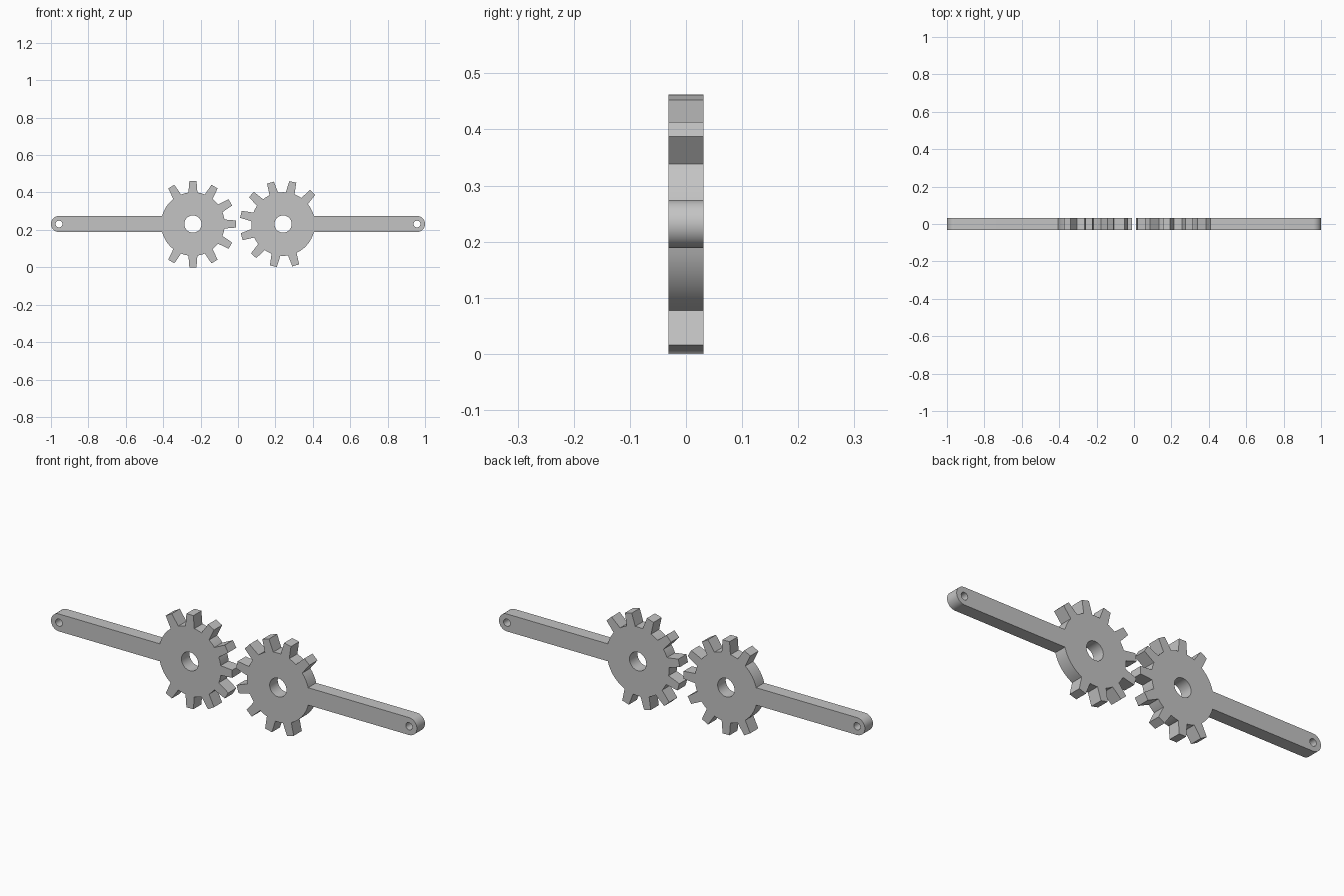
import bpy
import bmesh
from math import radians, degrees, sin, cos, asin, pi

if "Cube" in bpy.data.objects:
    bpy.data.objects.remove(bpy.data.objects["Cube"], do_unlink=True)

CENTER_X, CENTER_Z = 0.241, 0.2313
ROOT_R, TIP_R, BORE_R = 0.17, 0.2313, 0.046
TIP_HALF, BASE_HALF = 0.019, 0.024
ARM_HALF, PIN_R = 0.043, 0.018
HALF_THICK = 0.0315
PIN_X = 1 - CENTER_X - ARM_HALF

steel = bpy.data.materials.new("plain grey")
steel.use_nodes = True
grey = (0.55, 0.55, 0.55, 1)
steel.diffuse_color = grey
steel.node_tree.nodes["Principled BSDF"].inputs["Base Color"].default_value = grey


def arc(cx, radius, start, end, steps):
    """Points along an arc, angles in degrees."""
    angles = [radians(start + (end - start) * i / steps) for i in range(steps + 1)]
    return [(cx + radius * cos(a), radius * sin(a)) for a in angles]


def outline(first_tooth):
    """Gear sector with nine teeth and a round-ended arm along +x."""
    points = arc(PIN_X, ARM_HALF, -90, 90, 24)
    here = degrees(asin(ARM_HALF / ROOT_R))
    end = 360 - here
    half = degrees(asin(BASE_HALF / ROOT_R))
    for i in range(9):
        tooth = first_tooth + 30 * i
        points += arc(0, ROOT_R, here, tooth - half, 8)
        t = radians(tooth)
        for side in (-TIP_HALF, TIP_HALF):
            points.append((TIP_R * cos(t) - side * sin(t),
                           TIP_R * sin(t) + side * cos(t)))
        here = tooth + half
    return points + arc(0, ROOT_R, here, end, 12)


def link(name, x, turn, first_tooth):
    curve = bpy.data.curves.new(name, "CURVE")
    curve.dimensions = "2D"
    curve.fill_mode = "BOTH"
    curve.extrude = HALF_THICK
    # Outline, shaft bore and pin hole
    loops = [outline(first_tooth),
             arc(0, BORE_R, 0, 360, 40)[:-1],
             arc(PIN_X, PIN_R, 0, 360, 24)[:-1]]
    for loop in loops:
        spline = curve.splines.new("POLY")
        spline.points.add(len(loop) - 1)
        for point, (px, py) in zip(spline.points, loop):
            point.co = (px * turn, py * turn, 0, 1)
        spline.use_cyclic_u = True
    obj = bpy.data.objects.new(name, curve)
    bpy.context.collection.objects.link(obj)
    obj.location = (x, 0, CENTER_Z)
    obj.rotation_euler.x = pi / 2
    bpy.ops.object.select_all(action="DESELECT")
    obj.select_set(True)
    bpy.context.view_layer.objects.active = obj
    bpy.ops.object.convert(target="MESH")
    obj = bpy.context.object

    # Weld caps to the rim
    bm = bmesh.new()
    bm.from_mesh(obj.data)
    bmesh.ops.remove_doubles(bm, verts=bm.verts, dist=0.0001)
    bmesh.ops.recalc_face_normals(bm, faces=bm.faces)
    bm.to_mesh(obj.data)
    bm.free()
    obj.data.materials.clear()
    obj.data.materials.append(steel)
    bpy.ops.object.shade_smooth_by_angle(angle=radians(25))


# Meshing pair, half a tooth out of step
link("right_gear_arm", -CENTER_X, -1, 60)
link("left_gear_arm", CENTER_X, 1, 47)
